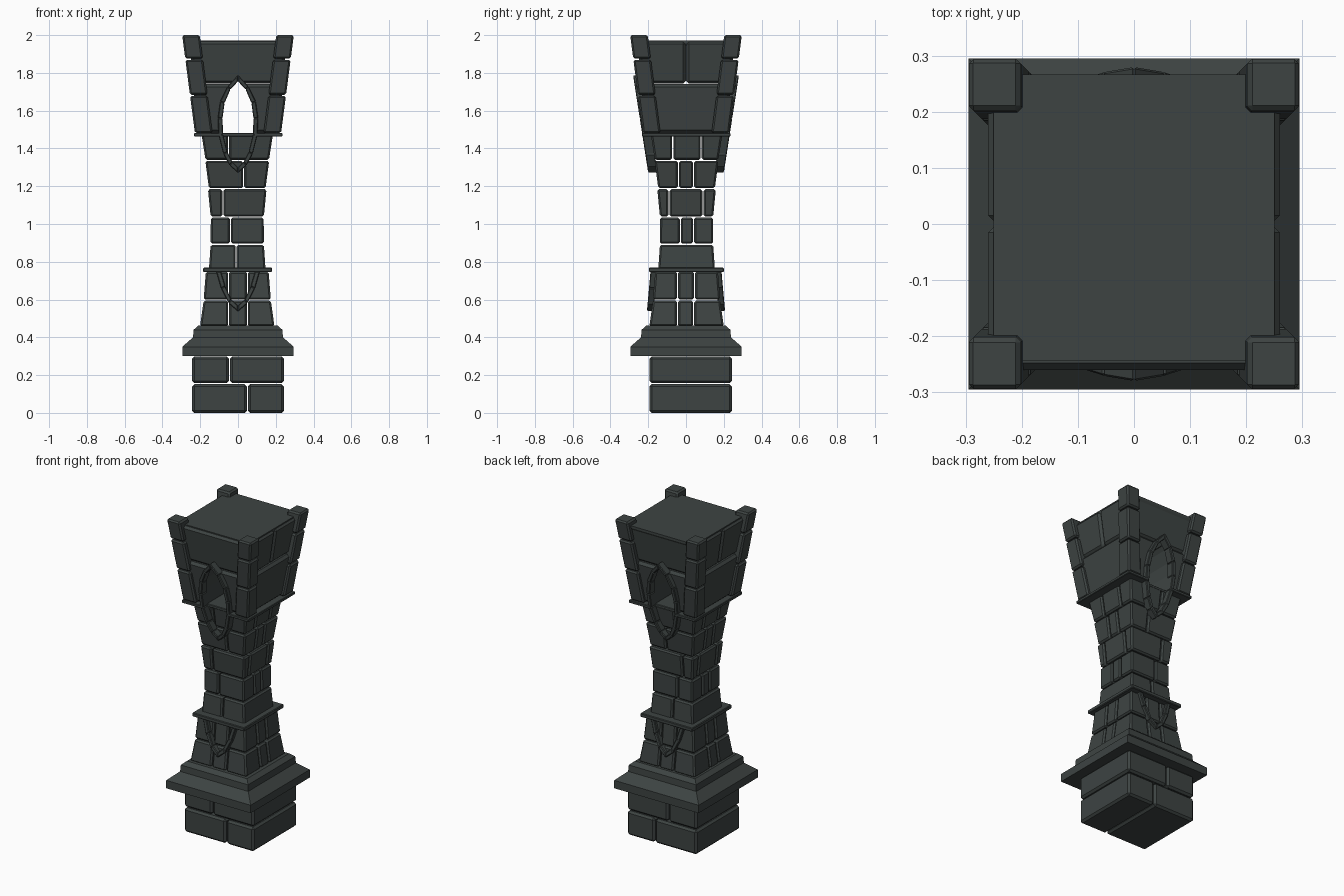
import bpy, bmesh

if "Cube" in bpy.data.objects:
    bpy.data.objects.remove(bpy.data.objects["Cube"])

stone = bpy.data.materials.new("dark slate stone")
stone.diffuse_color = (0.047, 0.057, 0.055, 1)
stone.use_nodes = True
stone.node_tree.nodes["Principled BSDF"].inputs["Base Color"].default_value = stone.diffuse_color


def finish(bm, name, bevel=0.0):
    bmesh.ops.recalc_face_normals(bm, faces=bm.faces)
    if bevel:
        bmesh.ops.bevel(bm, geom=bm.edges[:], offset=bevel, segments=1,
                        affect='EDGES', profile=0.5)
    me = bpy.data.meshes.new(name)
    bm.to_mesh(me)
    bm.free()
    me.materials.append(stone)
    ob = bpy.data.objects.new(name, me)
    bpy.context.collection.objects.link(ob)
    return ob


def rings(bm, loops):
    """Skin a stack of equal-length closed loops and cap both ends."""
    vs = [[bm.verts.new(p) for p in lp] for lp in loops]
    n = len(vs[0])
    for a, b in zip(vs, vs[1:]):
        for i in range(n):
            j = (i + 1) % n
            bm.faces.new((a[i], a[j], b[j], b[i]))
    bm.faces.new(vs[0][::-1])
    bm.faces.new(vs[-1])


def rect(x0, x1, y0, y1, z):
    return [(x0, y0, z), (x1, y0, z), (x1, y1, z), (x0, y1, z)]


def spans(lo, hi, cuts, gap):
    """Cut an interval into pieces with a joint gap between them."""
    e = [lo] + [s for c in cuts for s in (c - gap / 2, c + gap / 2)] + [hi]
    return list(zip(e[::2], e[1::2]))


def course(name, z0, z1, bot, top, xc=(), yc=(), bevel=0.009, gap=0.006):
    """One masonry course; bot and top are (x0, x1, y0, y1)."""
    bm = bmesh.new()
    for xa, xb in zip(spans(bot[0], bot[1], xc, gap), spans(top[0], top[1], xc, gap)):
        for ya, yb in zip(spans(bot[2], bot[3], yc, gap), spans(top[2], top[3], yc, gap)):
            rings(bm, [rect(*xa, *ya, z0), rect(*xb, *yb, z1)])
    return finish(bm, name, bevel)


def sq(h, dx=0.0, dy=0.0):
    return (dx - h, dx + h, dy - h, dy + h)


# foot blocks
foot = (-0.243, 0.243, -0.193, 0.243)
course("foot_lower", 0.0, 0.152, foot, foot, (0.05,), bevel=0.012)
course("foot_upper", 0.158, 0.298, foot, foot, (-0.045,), bevel=0.012)

# stepped plinth
bm = bmesh.new()
rings(bm, [rect(*sq(h), z) for h, z in
           ((0.295, 0.30), (0.295, 0.35), (0.238, 0.40), (0.235, 0.44), (0.21, 0.462))])
finish(bm, "plinth")

# waisted shaft courses: z0, z1, half bottom, half top, x joints, y joints
shaft = [
    (0.458, 0.594, 0.197, 0.178, (-0.05, 0.05), (-0.045, 0.04)),
    (0.600, 0.748, 0.178, 0.166, (-0.05, 0.05), (-0.045, 0.045)),
    (0.758, 0.890, 0.150, 0.141, (-0.01,), ()),
    (0.896, 1.034, 0.141, 0.140, (-0.04,), (-0.03, 0.04)),
    (1.040, 1.184, 0.141, 0.155, (-0.08,), (-0.09, 0.09)),
    (1.190, 1.334, 0.150, 0.169, (0.03,), (-0.04, 0.04)),
    (1.340, 1.474, 0.168, 0.189, (-0.05,), (-0.07, 0.08)),
]
for i, (z0, z1, h0, h1, xc, yc) in enumerate(shaft):
    course(f"shaft_course_{i + 1}", z0, z1, sq(h0, -0.004, 0.003),
           sq(h1, -0.004, 0.003), xc, yc)

# thin string courses
band = (-0.184, 0.18, -0.196, 0.2)
course("lower_band", 0.745, 0.769, band, band, bevel=0.004)
for nm, r in (("left", (-0.232, -0.085, -0.232, 0.235)),
              ("right", (0.085, 0.235, -0.232, 0.235)),
              ("middle", (-0.085, 0.085, -0.19, 0.19))):
    course("head_band_" + nm, 1.464, 1.482, r, r, bevel=0.003)

# flared head with a pointed opening running front to back
head = [
    course("head_lower", 1.482, 1.742, sq(0.207), sq(0.241), bevel=0.016),
    course("head_upper", 1.744, 1.967, sq(0.23), sq(0.262), (), (0.0,),
           bevel=0.014, gap=0.002),
]
half = [(0.083, 1.47), (0.087, 1.58), (0.076, 1.65), (0.045, 1.72)]
arch = half + [(0, 1.772)] + [(-x, z) for x, z in half[::-1]]
bm = bmesh.new()
rings(bm, [[(x, y, z) for x, z in arch] for y in (-0.5, 0.5)])
cutter = finish(bm, "arch_cutter")
cutter.hide_render = True
for ob in head:
    m = ob.modifiers.new("arch", 'BOOLEAN')
    m.operation = 'DIFFERENCE'
    m.solver = 'EXACT'
    m.object = cutter
    bpy.context.view_layer.objects.active = ob
    bpy.ops.object.modifier_apply(modifier=m.name)
bpy.data.objects.remove(cutter)

# roof slab
roof = (-0.25, 0.25, -0.244, 0.266)
lower = (-0.24, 0.24, -0.24, 0.25)
bm = bmesh.new()
rings(bm, [rect(*lower, 1.93), rect(*roof, 1.958), rect(*roof, 1.972)])
roof_ob = finish(bm, "roof_slab")
# keep the slab above the opening only
assert roof_ob is not None


# leaning corner posts of three blocks each
def post(z, sx, sy):
    o = 0.228 + 0.13 * (z - 1.48)
    i = o - 0.093
    return (*sorted((sx * i, sx * o)), *sorted((sy * i, sy * o)))


for sx in (-1, 1):
    for sy in (-1, 1):
        for k, (z0, z1) in enumerate(((1.482, 1.678), (1.684, 1.869), (1.875, 2.0))):
            course(f"corner_post_{'LR'[sx > 0]}{'FB'[sy > 0]}_{k + 1}", z0, z1,
                   post(z0, sx, sy), post(z1, sx, sy), bevel=0.009)


# raised mouldings made of short stones, on front and back
def moulding(name, outer, inner, depth_at, thick):
    for sy, side in ((-1, "front"), (1, "back")):
        bm = bmesh.new()
        for sx in (-1, 1):
            for k in range(len(outer) - 1):
                quad = (outer[k], outer[k + 1], inner[k + 1], inner[k])
                rings(bm, [[(sx * x, sy * (depth_at(z) - t), z) for x, z in quad]
                           for t in (0, thick)])
        finish(bm, f"{name}_{side}", 0.004)


moulding("arch_moulding",
         [(0, 1.79), (0.055, 1.73), (0.094, 1.65), (0.107, 1.56), (0.103, 1.47),
          (0.078, 1.37), (0.045, 1.31), (0, 1.27)],
         [(0, 1.755), (0.04, 1.713), (0.071, 1.64), (0.082, 1.56), (0.079, 1.475),
          (0.056, 1.383), (0.03, 1.33), (0, 1.30)],
         lambda z: 0.2 + 0.155 * (z - 1.27), 0.05)
moulding("drop_moulding",
         [(0.115, 0.748), (0.09, 0.66), (0.05, 0.58), (0, 0.537)],
         [(0.09, 0.748), (0.067, 0.67), (0.036, 0.602), (0, 0.567)],
         lambda z: 0.207 - 0.09 * (z - 0.537), 0.035)
